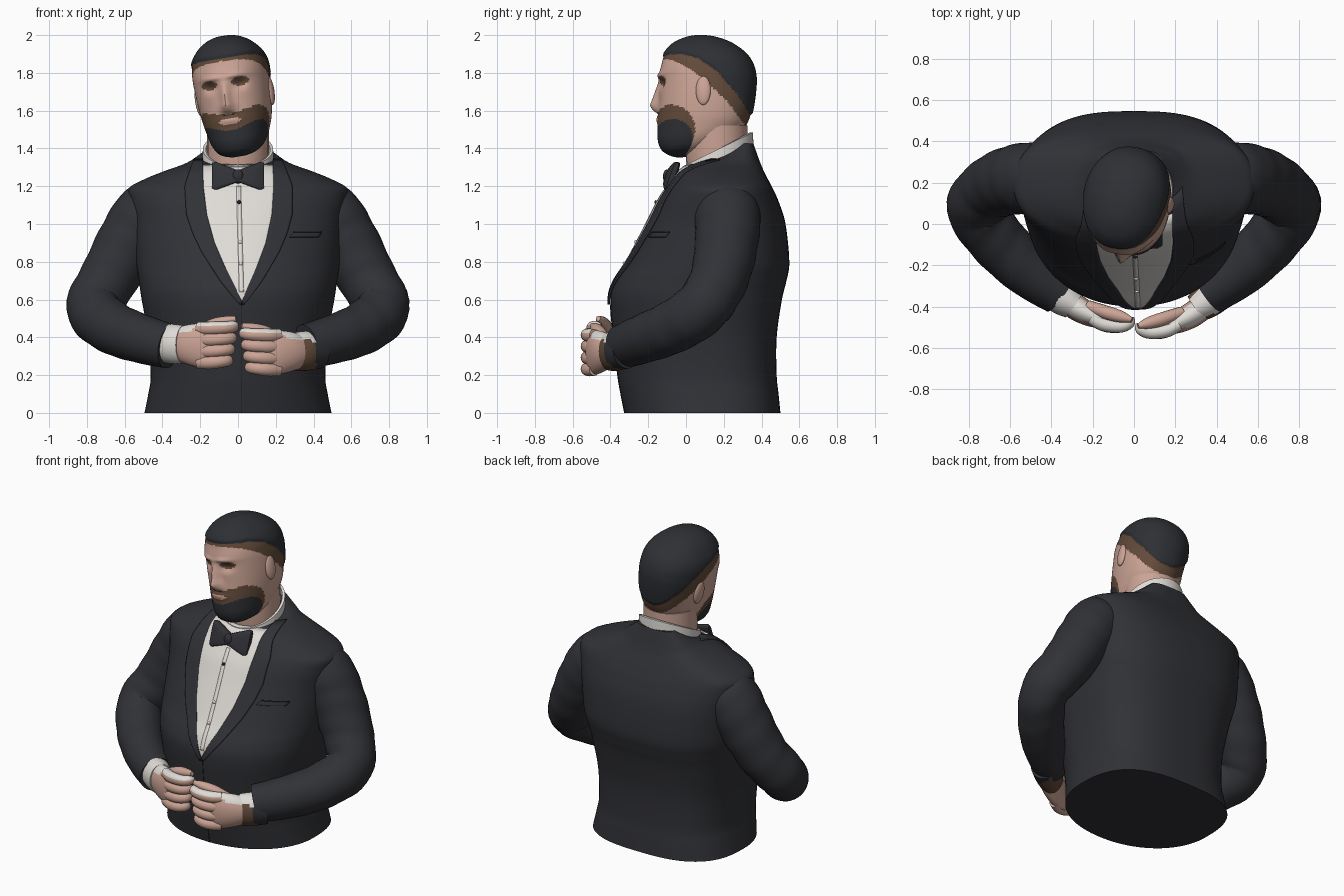
import bpy, math
from mathutils import Vector, Matrix
from math import sin, cos, pi, exp

if "Cube" in bpy.data.objects:
    bpy.data.objects.remove(bpy.data.objects["Cube"])

def material(name, r, g, b):
    m = bpy.data.materials.new(name)
    m.diffuse_color = (r, g, b, 1)
    m.use_nodes = True
    m.node_tree.nodes["Principled BSDF"].inputs["Base Color"].default_value = m.diffuse_color
    return m

SUIT = material("suit cloth", .030, .031, .037)
SKIN = material("skin", .60, .37, .30)
BROWN = material("short brown hair", .125, .07, .042)
HAIR = material("dark hair", .027, .029, .034)
WHITE = material("shirt white", .74, .71, .67)
BLACK = material("black trim", .012, .012, .015)

def interp(table, v):
    if v <= table[0][0]:
        return table[0][1]
    for (a, p), (b, q) in zip(table, table[1:]):
        if v <= b:
            return p + (q - p) * (v - a) / (b - a)
    return table[-1][1]

def spline(rows, sub):
    """Catmull-Rom through rows of numbers."""
    out = []
    for i in range(len(rows) - 1):
        p = [rows[max(i - 1, 0)], rows[i], rows[i + 1], rows[min(i + 2, len(rows) - 1)]]
        for s in range(sub):
            t = s / sub
            out.append([.5 * (2 * b + (c - a) * t + (2 * a - 5 * b + 4 * c - d) * t * t
                              + (3 * b - a - 3 * c + d) * t ** 3) for a, b, c, d in zip(*p)])
    return out + [list(rows[-1])]

def make(name, verts, faces, mats, rule=None, matrix=None):
    me = bpy.data.meshes.new(name)
    me.from_pydata([tuple(v) for v in verts], [], faces)
    for m in mats:
        me.materials.append(m)
    if rule:
        for p in me.polygons:
            p.material_index = rule(p.center, p.normal)
    if matrix:
        me.transform(matrix)
    ob = bpy.data.objects.new(name, me)
    bpy.context.collection.objects.link(ob)
    return ob

def loft(name, rings, mats, rule=None, matrix=None):
    n, m = len(rings[0]), len(rings)
    faces = [(i * n + j, i * n + (j + 1) % n, (i + 1) * n + (j + 1) % n, (i + 1) * n + j)
             for i in range(m - 1) for j in range(n)]
    faces += [tuple(reversed(range(n))), tuple(range((m - 1) * n, m * n))]
    return make(name, [v for r in rings for v in r], faces, mats, rule, matrix)

def section(row, n, e, back=None):
    """Rounded cross-section from height, half width, front y and back y."""
    z, w, f, b = row
    ring = []
    for j in range(n):
        c, s = cos(2 * pi * j / n), sin(2 * pi * j / n)
        k = 2 / (back if back and s > 0 else e)
        ring.append(Vector((w * math.copysign(abs(c) ** k, c),
                            (f + b) / 2 + (b - f) / 2 * math.copysign(abs(s) ** k, s), z)))
    return ring

def tube(name, pts, mats, sub=6, n=28, rule=None, ripple=0, side=1, move=(0, 0, 0)):
    """Tube through (x, y, z, thickness radius, vertical radius); side=-1 mirrors it."""
    rows = spline(pts, sub)
    P = [Vector(r[:3]) for r in rows]
    rings = []
    for i, r in enumerate(rows):
        t = (P[min(i + 1, len(P) - 1)] - P[max(i - 1, 0)]).normalized()
        u = Vector((1, 0, 0)) if abs(t.z) > .9 and abs(t.x) < .01 else t.cross(Vector((0, 0, 1))).normalized()
        v = u.cross(t)
        ring = []
        for j in range(n):
            a = 2 * pi * j / n
            k = 1 + ripple * sin(i * 1.15 + 2 * cos(a)) * sin(pi * i / len(P))
            q = P[i] + u * cos(a) * r[3] * k + v * sin(a) * r[4] * k
            ring.append(Vector((q.x * side, q.y, q.z)) + Vector(move))
        rings.append(ring if side < 0 else ring[::-1])
    return loft(name, rings, mats, rule)

def ball(name, c, r, mat, matrix=None):
    rows = [(c[2] - r[2] * cos(pi * i / 16), r[0] * max(sin(pi * i / 16), .001),
             -r[1] * max(sin(pi * i / 16), .001), r[1] * max(sin(pi * i / 16), .001)) for i in range(17)]
    rings = [[v + Vector((c[0], c[1], 0)) for v in section(q, 24, 2)] for q in rows]
    return loft(name, rings, [mat], None, matrix)

# jacket body, with a squarer back than front
TORSO = spline([(0, .495, -.325, .50), (.1, .475, -.345, .49), (.2, .462, -.362, .48),
                (.4, .475, -.385, .48), (.6, .51, -.40, .508), (.7, .525, -.372, .532),
                (.8, .54, -.31, .547), (1.0, .555, -.205, .527), (1.12, .575, -.145, .49),
                (1.19, .575, -.10, .458), (1.235, .50, -.068, .435), (1.28, .39, -.035, .412),
                (1.32, .28, .03, .395), (1.36, .215, .15, .38), (1.425, .13, .26, .357)], 6)
jacket = loft("jacket_body", [section(r, 96, 2.1, 2.75) for r in TORSO], [SUIT])

def front_y(x, z):
    w, f, b = [interp([(r[0], r[k]) for r in TORSO], z) for k in (1, 2, 3)]
    k = min(abs(x) / w, .985)
    return (f + b) / 2 - (b - f) / 2 * (1 - k ** 2.1) ** (1 / 2.1)

def patch(name, z0, z1, left, right, lift, mat, thick, nz=40, nx=10):
    """Panel that follows the chest between two edge functions of height."""
    verts = []
    for i in range(nz + 1):
        z = z0 + (z1 - z0) * i / nz
        a, b = left(z), right(z)
        for j in range(nx + 1):
            x = a + (b - a) * j / nx
            verts.append((x, front_y(x, z) - lift, z))
    faces = [(i * (nx + 1) + j, i * (nx + 1) + j + 1, (i + 1) * (nx + 1) + j + 1, (i + 1) * (nx + 1) + j)
             for i in range(nz) for j in range(nx)]
    ob = make(name, verts, faces, [mat])
    mod = ob.modifiers.new("thickness", 'SOLIDIFY')
    mod.thickness, mod.offset = thick, 0
    return ob

# shirt front and shawl lapels
INNER = [(.59, .0), (.66, .032), (.75, .075), (.9, .135), (1.05, .172), (1.2, .186), (1.34, .185)]
OUTER = [(.56, .0), (.6, .035), (.7, .112), (.85, .205), (.95, .25), (1.05, .28), (1.2, .285), (1.34, .232)]
mid = lambda z: .02 * min(1, max(0, (1.3 - z) / .7))
patch("shirt_front", .59, 1.315, lambda z: mid(z) - interp(INNER, z) - .006,
      lambda z: mid(z) + interp(INNER, z) + .006, .007, WHITE, .006, nx=24)
for s, label in ((-1, "right"), (1, "left")):
    patch(label + "_lapel", .575, 1.34, lambda z: mid(z) + s * interp(INNER, z),
          lambda z: mid(z) + s * interp(OUTER, z), .010, SUIT, .012)
patch("shirt_placket", .64, 1.2, lambda z: mid(z) - .012, lambda z: mid(z) + .012, .010, WHITE, .003, nx=2)
patch("jacket_opening", .0, .57, lambda z: .019, lambda z: .022, .001, BLACK, .003, nx=1)
patch("breast_pocket", .93, .955, lambda z: .27 + (z - .93), lambda z: .43 + (z - .93) * .5, .002, SUIT, .005, nz=4)
patch("pocket_edge", .955, .960, lambda z: .295, lambda z: .44, .003, BLACK, .004, nz=1)
for i, z in enumerate((1.115, .905, .79)):
    ball("shirt_stud_%d" % i, (mid(z), front_y(0, z) - .012, z), (.011, .007, .011), WHITE if i else BLACK)

# neck and shirt collar
tube("neck", [(0, .19, 1.2, .165, .165), (0, .165, 1.35, .163, .165), (0, .16, 1.52, .163, .165)], [SKIN])
collar = []
for r, base, slope in ((.192, 1.2, .02), (.19, 1.34, .07), (.186, 1.395, .09), (.17, 1.395, .09), (.168, 1.25, .06)):
    collar.append([Vector((r * cos(2 * pi * j / 64), .168 + r * sin(2 * pi * j / 64),
                           base + slope * sin(2 * pi * j / 64))) for j in range(64)])
loft("shirt_collar", collar[:4] + collar[4:], [WHITE])

# bow tie, leaning with the chest
for s, label in ((-1, "right"), (1, "left")):
    rings = []
    for x, h, d in ((.0, .03, .02), (.03, .042, .022), (.07, .057, .028), (.115, .074, .026), (.138, .072, .014)):
        ring = []
        for j in range(32):
            c, q = cos(2 * pi * j / 32), sin(2 * pi * j / 32)
            dz = h * math.copysign(abs(q) ** .5, q)
            ring.append(Vector((s * x, -.092 + d * math.copysign(abs(c) ** .6, c) + x * .15 + dz * .35, 1.254 + dz)))
        rings.append(ring if s > 0 else ring[::-1])
    loft(label + "_bow_wing", rings, [SUIT])
ball("bow_knot", (0, -.098, 1.252), (.03, .024, .038), SUIT)

# head, sculpted by rule in its own frame, then turned and tilted
HEAD = spline([(1.362, .03, -.07, .0), (1.372, .075, -.095, .06), (1.395, .115, -.13, .14),
               (1.44, .145, -.15, .23), (1.50, .165, -.152, .30), (1.56, .18, -.148, .335),
               (1.65, .193, -.142, .355), (1.75, .2, -.14, .365), (1.80, .2, -.142, .362),
               (1.85, .195, -.13, .348), (1.90, .175, -.115, .315), (1.95, .132, -.075, .25),
               (1.98, .085, -.02, .18), (1.994, .04, .03, .12), (1.996, .005, .07, .08)], 9)
DARK_LINE = [(-.15, 1.89), (0, 1.885), (.1, 1.85), (.2, 1.78), (.3, 1.66), (.34, 1.58), (.37, 1.55)]
FADE_LINE = [(-.15, 1.882), (-.05, 1.855), (.05, 1.80), (.15, 1.72), (.25, 1.62), (.33, 1.50), (.37, 1.48)]
NOSE = [(1.59, 0), (1.612, .035), (1.64, .054), (1.70, .033), (1.77, .008), (1.80, 0)]

def dark_beard(p):
    return ((p.y + .06) / .12) ** 2 + ((p.z - 1.445) / .095) ** 2 < 1

def sculpt(p):
    q = p.copy()
    if p.z > interp(DARK_LINE, p.y):
        d = p - Vector((0, .11, 1.75))
        q += d.normalized() * .010 * min(1, (p.z - interp(DARK_LINE, p.y)) / .015)
    elif p.y < -.03:
        ax = abs(p.x)
        q.y -= exp(-(p.x / (.026 + .2 * max(0, 1.68 - p.z))) ** 2) * interp(NOSE, p.z)
        q.y += .022 * exp(-((ax - .08) / .035) ** 2 - ((p.z - 1.742) / .025) ** 2)
        q.y -= .012 * exp(-(ax / .06) ** 2 - ((p.z - 1.56) / .022) ** 2)
        q.y -= .010 * exp(-((ax - .06) / .05) ** 2 - ((p.z - 1.79) / .015) ** 2)
    return q

def head_colour(p, n):
    if p.z > interp(DARK_LINE, p.y):
        return 2
    if p.z > interp(FADE_LINE, p.y):
        return 1
    if p.y < -.06 and ((abs(p.x) - .083) / .045) ** 2 + ((p.z - 1.757) / .024) ** 2 < 1:
        return 1
    if p.y < -.1 and (p.x / .06) ** 2 + ((p.z - 1.555) / .018) ** 2 < 1:
        return 0
    if dark_beard(p):
        return 2
    return int(((p.y + .07) / .145) ** 2 + ((p.z - 1.485) / .13) ** 2 < 1)

POSE = (Matrix.Translation((.03, .13, 1.40)) @ Matrix.Rotation(math.radians(-9.5), 4, 'Y')
        @ Matrix.Rotation(math.radians(-10), 4, 'Z') @ Matrix.Translation((0, -.13, -1.40)))
loft("head", [[sculpt(v) for v in section(r, 160, 2.2)] for r in HEAD], [SKIN, BROWN, HAIR], head_colour, POSE)
for s, label in ((-1, "right"), (1, "left")):
    ball(label + "_ear", (s * .194, .125, 1.68), (.02, .04, .078), SKIN, POSE)

# arms, cuffs and hands, mirrored with a small offset per hand
top_white = lambda p, n: 1 if n.z > .45 else 0
left_cuff = lambda p, n: 1 if n.z > .45 else (2 if p.x > .415 else 0)
for s, label, mv in ((-1, "right", (0, 0, .012)), (1, "left", (.01, -.03, -.025))):
    tube(label + "_sleeve", [(.38, .215, 1.13, .11, .12), (.48, .22, 1.06, .17, .165), (.575, .215, .91, .168, .168),
         (.685, .175, .71, .155, .155), (.765, .08, .555, .143, .148), (.67, -.07, .455, .14, .14),
         (.52, -.22, .395, .128, .13), (.36, -.335, .352, .108, .118)], [SUIT], 8, 40, None, .015, s)
    tube(label + "_cuff", [(.42, -.30, .36, .09, .1), (.34, -.36, .352, .085, .105), (.29, -.395, .35, .07, .1)],
         [WHITE if s < 0 else BROWN, WHITE, SUIT], rule=top_white if s < 0 else left_cuff,
         side=s, move=(mv[0], mv[1] / 2, mv[2]))
    tube(label + "_palm", [(.34, -.36, .35, .06, .08), (.27, -.41, .35, .062, .105), (.19, -.45, .345, .052, .118),
         (.12, -.465, .345, .035, .11)], [SKIN, WHITE], rule=top_white, side=s, move=mv)
    for i in range(4):
        z, k = .435 - .06 * i, .01 * i - .012
        tube("%s_finger_%d" % (label, i), [(.21, -.455, z, .03, .034), (.15, -.485, z, .034, .036),
             (.08 + k, -.495, z + .004, .032, .033), (.035 + k, -.478, z + .01, .028, .03),
             (.025 + k, -.45, z + .01, .015, .018)], [SKIN, WHITE] if i == 0 else [SKIN],
             4, 16, top_white if i == 0 else None, 0, s, mv)
    tube(label + "_thumb", [(.22, -.40, .41, .03, .035), (.13, -.43, .455, .033, .033),
         (.06, -.45, .475, .028, .026), (.01, -.465, .488, .012, .014)], [SKIN], 4, 16, None, 0, s, mv)

# smooth shading, keeping real edges sharp
bpy.ops.object.select_all(action='SELECT')
bpy.context.view_layer.objects.active = jacket
bpy.ops.object.shade_smooth_by_angle(angle=math.radians(45))
